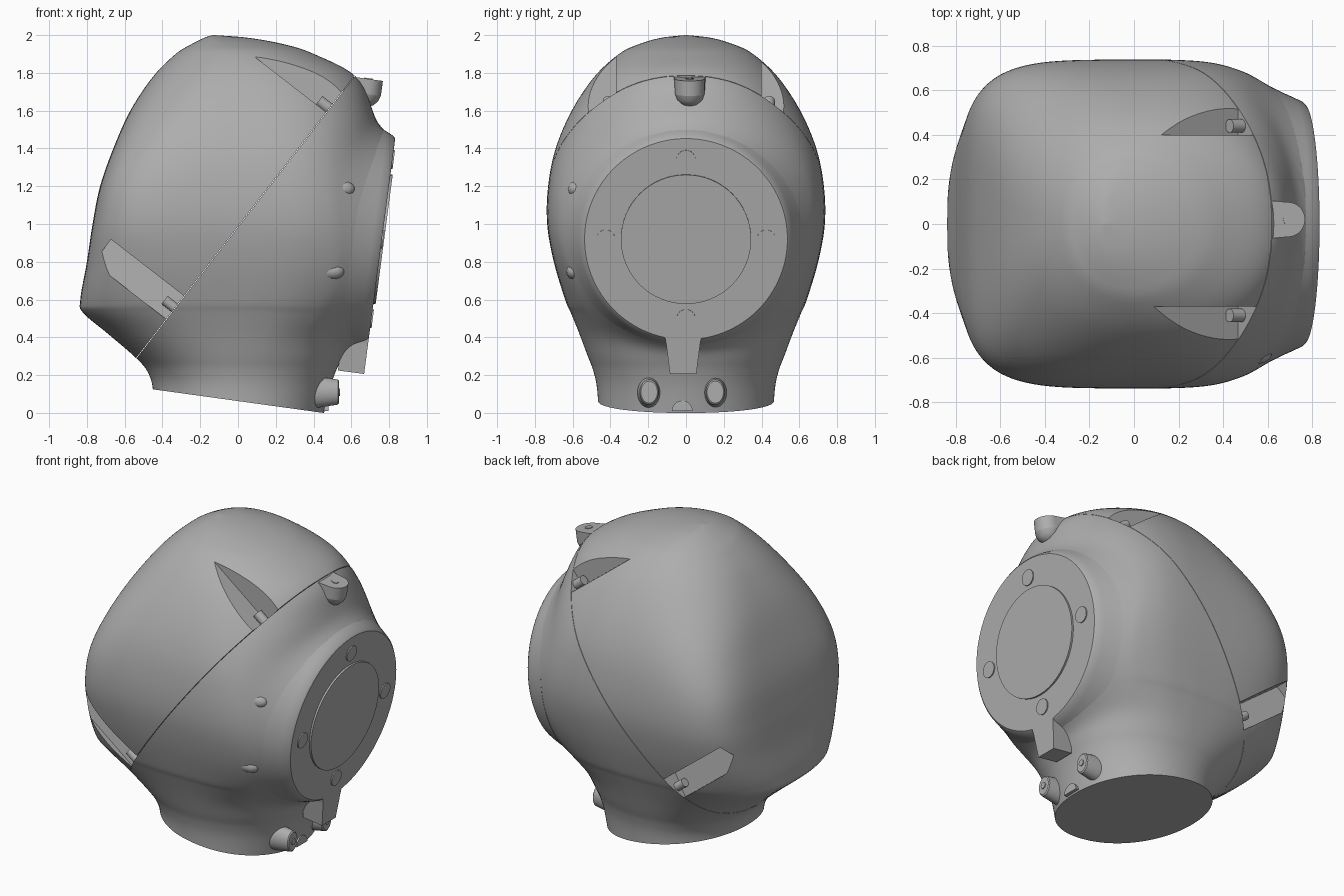
import bpy, bmesh, math
from mathutils import Matrix, Vector

if "Cube" in bpy.data.objects:
    bpy.data.objects.remove(bpy.data.objects["Cube"])

grey = bpy.data.materials.new("plain grey")
grey.use_nodes = True
grey.diffuse_color = (0.42, 0.42, 0.42, 1)
grey.node_tree.nodes["Principled BSDF"].inputs["Base Color"].default_value = grey.diffuse_color


def finish(bm, name):
    bmesh.ops.recalc_face_normals(bm, faces=bm.faces)
    mesh = bpy.data.meshes.new(name)
    bm.to_mesh(mesh)
    bm.free()
    mesh.materials.append(grey)
    ob = bpy.data.objects.new(name, mesh)
    bpy.context.collection.objects.link(ob)
    return ob


def smooth(ob, angle=32):
    bpy.ops.object.select_all(action='DESELECT')
    ob.select_set(True)
    bpy.context.view_layer.objects.active = ob
    bpy.ops.object.shade_smooth_by_angle(angle=math.radians(angle))


def frame(origin, x, y, z):
    m = Matrix((x, y, z)).transposed().to_4x4()
    m.translation = origin
    return m


def skin(bm, rings):
    """Join equal rings of vertices with quads and cap both ends."""
    n = len(rings[0])
    for a, b in zip(rings, rings[1:]):
        for i in range(n):
            bm.faces.new((a[i], a[(i + 1) % n], b[(i + 1) % n], b[i]))
    bm.faces.new(rings[0])
    bm.faces.new(rings[-1])


def lathe(name, profile, m, n=64):
    """Revolve (radius, height) points round local z."""
    bm = bmesh.new()
    turns = [2 * math.pi * i / n for i in range(n)]
    skin(bm, [[bm.verts.new(m @ Vector((r * math.cos(t), r * math.sin(t), h))) for t in turns]
              for r, h in profile])
    ob = finish(bm, name)
    smooth(ob)
    return ob


def prism(name, outline, depth, m):
    """Extrude a local xy outline from z = 0 down by depth."""
    bm = bmesh.new()
    skin(bm, [[bm.verts.new(m @ Vector((x, y, z))) for x, y in outline] for z in (0, -depth)])
    return finish(bm, name)


# Body sections: height, front x, rear x, half width, centre x, front squareness
SECTIONS = [
    (-0.06, -0.45, 0.44, 0.46, 0.0, 2.1), (0.12, -0.45, 0.48, 0.47, 0.0, 2.1),
    (0.22, -0.48, 0.51, 0.49, 0.0, 2.2), (0.30, -0.55, 0.54, 0.52, 0.0, 2.3),
    (0.42, -0.69, 0.57, 0.565, 0.0, 2.5), (0.53, -0.82, 0.60, 0.61, 0.02, 2.8),
    (0.60, -0.835, 0.62, 0.64, 0.04, 3.1), (0.80, -0.80, 0.65, 0.70, 0.08, 4.0),
    (1.0, -0.77, 0.68, 0.735, 0.1, 4.7), (1.2, -0.73, 0.70, 0.73, 0.1, 4.8),
    (1.4, -0.66, 0.71, 0.69, 0.1, 4.1), (1.6, -0.57, 0.70, 0.605, 0.08, 3.1),
    (1.78, -0.45, 0.62, 0.485, 0.05, 2.5), (1.9, -0.33, 0.40, 0.355, 0.0, 2.2),
    (1.95, -0.25, 0.25, 0.255, -0.05, 2.1), (1.985, -0.18, 0.06, 0.135, -0.1, 2.0),
    (2.0, -0.135, -0.125, 0.005, -0.13, 2.0)]

SEAM_N = Vector((0.791, 0, -0.612))     # across the seam, towards the rear
SEAM_S = Vector((0.612, 0, 0.791))      # along the seam, upwards
SEAM_D = -0.603

# Round rear mount, tilted slightly down
MOUNT = frame(Vector((0.762, 0, 0.92)), Vector((0, 1, 0)), Vector((0.131, 0, 0.9914)),
              Vector((0.9914, 0, -0.131)))
TO_MOUNT = MOUNT.inverted()


def flare(point):
    """Swell the rear of the body smoothly up to the mount rim."""
    p = TO_MOUNT @ point
    weight = max(0, min(1, (p.z + 0.6) / 0.25))
    target = -0.03 - 1.8 * max(0, p.xy.length - 0.54)
    gap = p.z - target
    raised = min(target + 0.5 * (gap + math.hypot(gap, 0.08)), max(p.z, -0.02))
    p.z += weight * (raised - p.z)
    return MOUNT @ p


def spline(steps=6):
    pts = [SECTIONS[0]] + SECTIONS + [SECTIONS[-1]]
    for k in range(1, len(pts) - 2):
        for t in (i / steps for i in range(steps)):
            yield [b + 0.5 * t * (c - a + t * (2 * a - 5 * b + 4 * c - d + t * (3 * (b - c) + d - a)))
                   for a, b, c, d in zip(*pts[k - 1:k + 3])]
    yield SECTIONS[-1]


def body_half(name, side, n=128):
    bm = bmesh.new()
    rings = []
    for z, x0, x1, w, cx, p in spline():
        ring = []
        for i in range(n):
            c, s = math.cos(2 * math.pi * i / n), math.sin(2 * math.pi * i / n)
            power, reach = (2.1 + 0.2 * (p - 2.1), x1 - cx) if c > 0 else (p, cx - x0)
            point = Vector((cx + math.copysign(reach * abs(c) ** (2 / power), c),
                            math.copysign(w * abs(s) ** (2 / power), s), z))
            ring.append(bm.verts.new(flare(point)))
        rings.append(ring)
    skin(bm, rings)
    cuts = [(Vector((0, 0, 0.0625)), Vector((-0.137, 0, -0.99))),
            (SEAM_N * (SEAM_D + 0.0015 * side), -SEAM_N * side)]
    for co, no in cuts:
        r = bmesh.ops.bisect_plane(bm, geom=bm.verts[:] + bm.edges[:] + bm.faces[:],
                                   plane_co=co, plane_no=no, clear_outer=True)
        edges = [g for g in r["geom_cut"] if isinstance(g, bmesh.types.BMEdge)]
        if edges:
            bmesh.ops.holes_fill(bm, edges=edges, sides=0)
    return finish(bm, name)


front_shell = body_half("front_shell", -1)
rear_body = body_half("rear_body", 1)
smooth(rear_body, 40)

# Recesses in the front shell, running square to the seam
seam = frame(Vector(), SEAM_S, Vector((0, 1, 0)), SEAM_N)
SEAM_END = Matrix.Translation((0, 0, SEAM_D + 0.05))
for side in (1, -1):
    inner = side * 0.385 + 0.015
    for name, outline, depth in (
            ("lower", [(0.16, side * 0.55), (0.315, side * 0.52), (0.315, side), (0.16, side)], 0.54),
            ("upper", [(1.545, inner), (2, inner), (2, side), (1.545, side)], 0.6)):
        cutter = prism(name + "_recess_cutter", outline, depth, seam @ SEAM_END)
        mod = front_shell.modifiers.new("recess", 'BOOLEAN')
        mod.operation, mod.solver, mod.object = 'DIFFERENCE', 'EXACT', cutter
        bpy.context.view_layer.objects.active = front_shell
        bpy.ops.object.modifier_apply(modifier=mod.name)
        bpy.data.objects.remove(cutter)
    # Screws at the seam end of each recess
    for name, s, y, r in (("lower_screw", 0.235, side * 0.565, 0.027),
                          ("upper_screw", 1.57, side * 0.425 + 0.015, 0.03)):
        lathe(name, [(r, 0), (r, 0.068)], seam @ Matrix.Translation((s, y, SEAM_D - 0.07)), 24)
smooth(front_shell, 40)

# Mount face, centre disc, bolts and lower tab
lathe("mount_rim", [(0.615, -0.15), (0.59, -0.1), (0.568, -0.05), (0.55, -0.012), (0.537, 0)],
      MOUNT, 96)
lathe("mount_disc", [(0.345, -0.02), (0.345, 0.012)], MOUNT, 64)
for i in range(4):
    a = i * math.pi / 2
    spot = Matrix.Translation((0.425 * math.cos(a), 0.425 * math.sin(a), 0))
    lathe("mount_bolt", [(0.05, -0.02), (0.05, 0.007)], MOUNT @ spot, 32)
prism("mount_tab", [(-0.12, -0.48), (-0.105, -0.56), (-0.085, -0.72), (0.055, -0.72),
                    (0.075, -0.56), (0.09, -0.48)], 0.14, MOUNT)

# Top lug with a rounded end and a pin hole
lug = Matrix.Translation((0.69, 0.02, 1.768)) @ Matrix.Rotation(math.radians(8), 4, 'Y')
arc = [(0.078 * math.cos(t), 0.078 * math.sin(t))
       for t in (math.radians(a) for a in range(-90, 91, 10))]
smooth(prism("lug", arc + [(-0.14, 0.09), (-0.14, -0.09)], 0.08, lug))
lathe("lug_underside", [(0.078, -0.08), (0.068, -0.11), (0.045, -0.135), (0.02, -0.145)], lug, 32)
lathe("lug_pin", [(0.022, -0.01), (0.022, 0.004)], lug, 20)

# Rounded side studs pointing to the rear
rearward = frame(Vector(), Vector((0, 1, 0)), Vector((0, 0, 1)), Vector((1, 0, 0)))
for x, y, z in ((0.555, -0.582, 1.185), (0.5, -0.59, 0.75)):
    lathe("side_stud", [(0.045, -0.08), (0.045, 0), (0.04, 0.03), (0.025, 0.053), (0.008, 0.062)],
          Matrix.Translation((x, y, z)) @ rearward, 24)

# Oval pegs with small pins above the neck
for y in (-0.195, 0.155):
    peg = Matrix.Translation((0.535, y, 0.11)) @ rearward
    oval = peg @ Matrix.Diagonal((0.75, 1, 1, 1))
    lathe("neck_peg", [(0.09, -0.18), (0.078, -0.08), (0.066, -0.006), (0.058, 0)], oval, 32)
    lathe("neck_peg_pin", [(0.02, -0.01), (0.02, 0.006)], peg, 20)

# Small half round tongue at the neck rim
tongue = [(0.055 * math.cos(t) - 0.02, 0.055 * math.sin(t))
          for t in (math.pi * i / 12 for i in range(13))]
prism("neck_tongue", tongue, 0.07, Matrix.Translation((0.478, 0, 0.01)) @ rearward)
